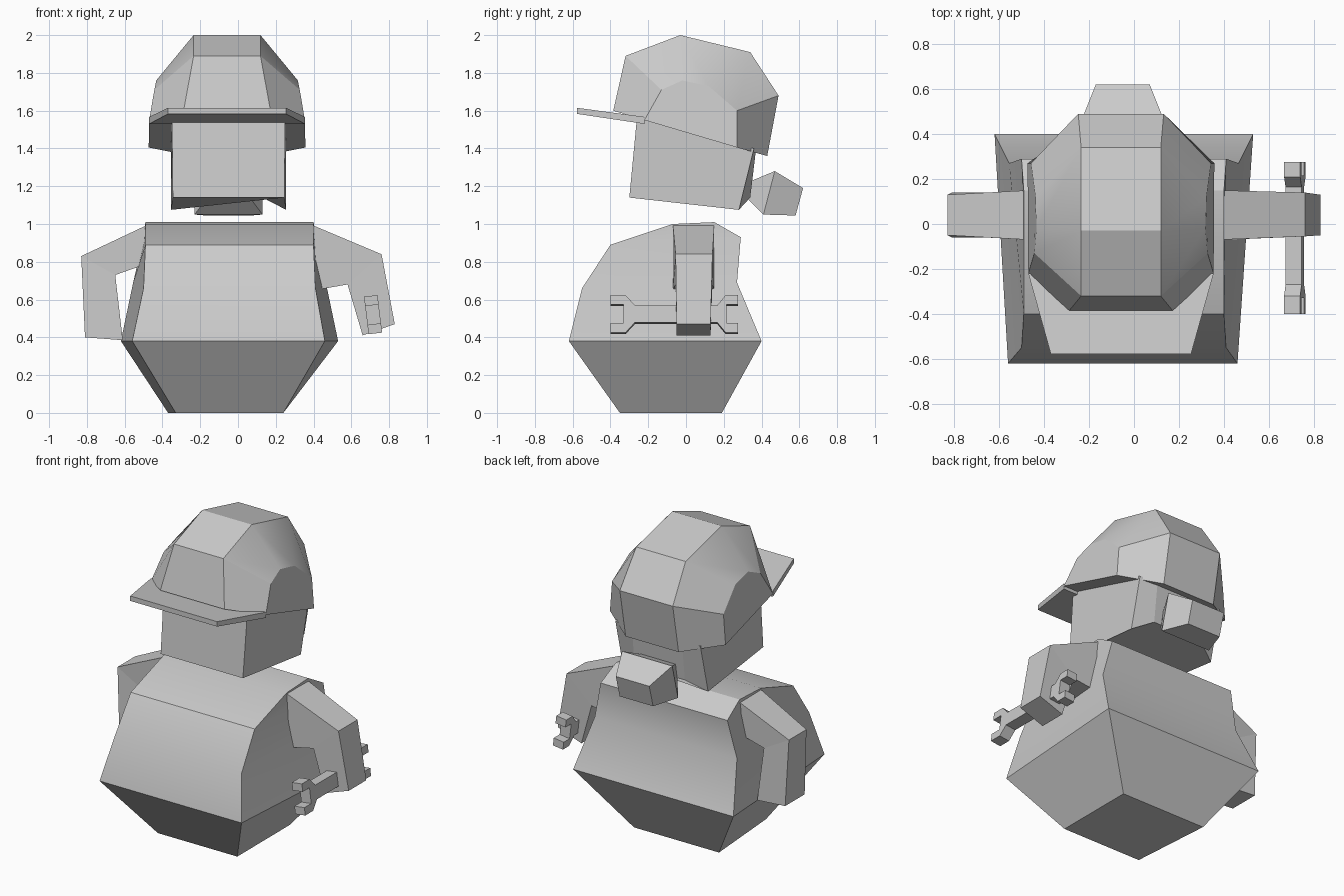
import bpy, bmesh, math
from mathutils import Matrix, Vector

cube = bpy.data.objects.get("Cube")
if cube:
    bpy.data.objects.remove(cube, do_unlink=True)

clay = bpy.data.materials.new("plain_grey")
GREY = (0.6, 0.6, 0.6, 1)
clay.diffuse_color = GREY
clay.use_nodes = True
clay.node_tree.nodes["Principled BSDF"].inputs["Base Color"].default_value = GREY


def finish(name, bm, angle=None):
    """Turn a bmesh into a named object with consistent outward normals."""
    bmesh.ops.recalc_face_normals(bm, faces=bm.faces)
    mesh = bpy.data.meshes.new(name)
    bm.to_mesh(mesh)
    bm.free()
    mesh.materials.append(clay)
    obj = bpy.data.objects.new(name, mesh)
    bpy.context.collection.objects.link(obj)
    if angle:
        bpy.ops.object.select_all(action="DESELECT")
        obj.select_set(True)
        bpy.context.view_layer.objects.active = obj
        bpy.ops.object.shade_smooth_by_angle(angle=math.radians(angle))
    return obj


def loft(name, rings, angle=None):
    """Skin closed rings of equal length and cap both ends."""
    bm = bmesh.new()
    rows = [[bm.verts.new(p) for p in ring] for ring in rings]
    n = len(rows[0])
    for a, b in zip(rows, rows[1:]):
        for i in range(n):
            j = (i + 1) % n
            bm.faces.new((a[i], a[j], b[j], b[i]))
    bm.faces.new(rows[0])
    bm.faces.new(rows[-1])
    return finish(name, bm, angle)


# Torso: front edge (x0, x1, y, z) and back edge (x0, x1, y, z) per level
levels = [
    ((-.33, .24, -.35, 0), (-.37, .24, .19, 0)),
    ((-.56, .46, -.62, .38), (-.62, .53, .40, .38)),
    ((-.50, .41, -.55, .66), (-.555, .465, .27, .69)),
    ((-.49, .40, -.40, .89), (-.50, .41, .29, .93)),
    ((-.49, .40, -.07, 1.0), (-.49, .40, .15, 1.01)),
]
loft("torso", [[(f[0], f[2], f[3]), (f[1], f[2], f[3]),
                (b[1], b[2], b[3]), (b[0], b[2], b[3])] for f, b in levels], 28)


# Arms: outer and inner (x, z) corners plus depth at shoulder, elbow and wrist
def arm(name, sections):
    loft(name, [[(ox, y0, oz), (ox, y1, oz), (ix, y1, iz), (ix, y0, iz)]
                for ox, oz, ix, iz, y0, y1 in sections])


arm("left_arm", [(.38, 1.0, .41, .65, -.07, .15), (.76, .84, .58, .68, -.055, .14),
                 (.83, .47, .66, .41, -.05, .13)])
arm("right_arm", [(-.47, 1.0, -.48, .79, -.07, .15), (-.83, .83, -.65, .73, -.05, .13),
                  (-.81, .40, -.61, .385, -.06, .14)])

# Double-ended spanner: half outline in (y, z offset), mirrored below
half = [(-.33, .05), (-.40, .05), (-.40, .10), (-.32, .10), (-.27, .045),
        (.165, .045), (.21, .10), (.275, .10), (.275, .05), (.215, .05)]
outline = half + [(y, -z) for y, z in reversed(half)]
tilt = Matrix.Rotation(math.radians(-7), 4, "Y")
place = Matrix.Translation((.715, 0, .52)) @ tilt
loft("spanner", [[place @ Vector((x, y, z)) for y, z in outline] for x in (-.036, .036)])

# Head: boxy with cut rear corners, tucked into the cap
loft("head", [
    [(-.345, -.30, 1.14), (.245, -.30, 1.14), (.255, .28, 1.075),
     (.13, .34, 1.14), (-.23, .34, 1.14), (-.355, .28, 1.075)],
    [(-.35, -.26, 1.56), (.25, -.26, 1.56), (.255, .36, 1.40),
     (.13, .37, 1.39), (-.23, .37, 1.39), (-.355, .36, 1.40)],
])

# Hair bun: half width, top (y, z), bottom (y, z)
CX = -.05
loft("hair_bun", [[(CX - w, ty, tz), (CX + w, ty, tz), (CX + w, by, bz), (CX - w, by, bz)]
                  for w, ty, tz, by, bz in [(.12, .35, 1.23, .33, 1.13),
                                            (.18, .47, 1.28, .41, 1.05),
                                            (.12, .62, 1.19, .58, 1.045)]])

# Cap crown: side panel edge and centre band edge as (half width, y, z)
CAP = -.058
panel = [(.412, -.22, 1.55), (.385, -.13, 1.71), (.375, -.02, 1.76),
         (.38, .12, 1.73), (.40, .27, 1.60), (.415, .27, 1.405)]
band = [(.23, -.385, 1.60), (.177, -.32, 1.89), (.177, -.03, 2.0),
        (.177, .34, 1.91), (.19, .49, 1.68), (.19, .43, 1.36)]
loft("cap_crown", [[(CAP + s * w, y, z) for w, y, z in edge]
                   for s, edge in ((-1, panel), (-1, band), (1, band), (1, panel))], 25)

# Cap visor: half width, y, top z, bottom z from tip to temples
loft("cap_visor", [[(CAP - w, y, t), (CAP + w, y, t), (CAP + w, y, b), (CAP - w, y, b)]
                   for w, y, t, b in [(.312, -.577, 1.615, 1.583), (.412, -.22, 1.567, 1.53)]])
